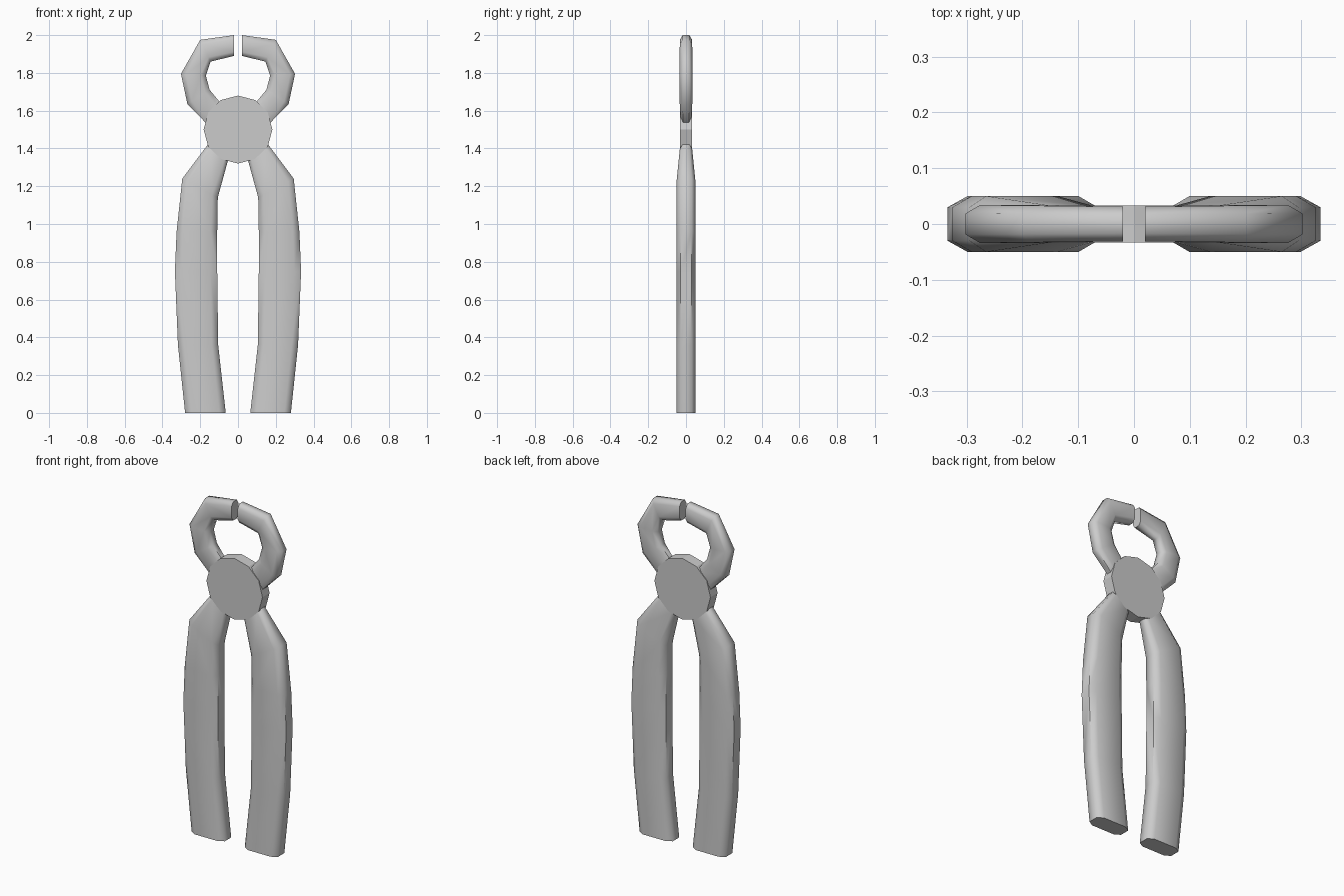
import bpy, bmesh, math

if "Cube" in bpy.data.objects:
    bpy.data.objects.remove(bpy.data.objects["Cube"])

steel = bpy.data.materials.new("grey_steel")
steel.diffuse_color = (0.6, 0.6, 0.6, 1)
steel.use_nodes = True
steel.node_tree.nodes["Principled BSDF"].inputs["Base Color"].default_value = steel.diffuse_color


def finish(bm, name, angle=None):
    bmesh.ops.recalc_face_normals(bm, faces=bm.faces)
    me = bpy.data.meshes.new(name)
    bm.to_mesh(me)
    bm.free()
    ob = bpy.data.objects.new(name, me)
    bpy.context.collection.objects.link(ob)
    me.materials.append(steel)
    if angle:
        bpy.ops.object.select_all(action='DESELECT')
        ob.select_set(True)
        bpy.context.view_layer.objects.active = ob
        bpy.ops.object.shade_smooth_by_angle(angle=math.radians(angle))
    return ob


def sweep(name, stations, side, chamfer, edge):
    """Octagonal bar; each station = inner x, inner z, outer x, outer z, half depth."""
    section = [(0, -edge), (chamfer, -1), (1 - chamfer, -1), (1, -edge),
               (1, edge), (1 - chamfer, 1), (chamfer, 1), (0, edge)]
    bm = bmesh.new()
    rings = []
    for ix, iz, ox, oz, t in stations:
        rings.append([bm.verts.new((side * (ix + (ox - ix) * s), y * t, iz + (oz - iz) * s))
                      for s, y in section])
    for a, b in zip(rings, rings[1:]):
        for i in range(8):
            j = (i + 1) % 8
            bm.faces.new((a[i], a[j], b[j], b[i]))
    bm.faces.new(rings[0])
    bm.faces.new(rings[-1])
    return finish(bm, name, 60)


handle = [(0.065, 0, 0.28, 0, 0.05),
          (0.105, 0.36, 0.318, 0.36, 0.05),
          (0.11, 0.75, 0.334, 0.75, 0.05),
          (0.11, 0.96, 0.325, 0.96, 0.05),
          (0.107, 1.14, 0.295, 1.24, 0.05),
          (0.055, 1.33, 0.16, 1.42, 0.032),
          (0.02, 1.40, 0.10, 1.46, 0.022)]
jaw = [(0.02, 1.89, 0.02, 2.0, 0.031),
       (0.145, 1.86, 0.20, 1.975, 0.033),
       (0.17, 1.785, 0.302, 1.795, 0.034),
       (0.15, 1.71, 0.268, 1.635, 0.034),
       (0.10, 1.65, 0.17, 1.535, 0.028),
       (0.03, 1.60, 0.10, 1.48, 0.02)]

# Handles and jaws, mirrored left and right
for label, side in (("left", -1), ("right", 1)):
    sweep(label + "_handle", handle, side, 0.16, 0.6)
    sweep(label + "_jaw", jaw, side, 0.2, 0.55)

# Pivot disc, twelve-sided with a vertex at the top
bm = bmesh.new()
pts = [(0.182 * math.sin(i * math.pi / 6), 1.5 + 0.18 * math.cos(i * math.pi / 6))
       for i in range(12)]
front = [bm.verts.new((x, -0.033, z)) for x, z in pts]
back = [bm.verts.new((x, 0.033, z)) for x, z in pts]
bm.faces.new(front)
bm.faces.new(back)
for i in range(12):
    j = (i + 1) % 12
    bm.faces.new((front[i], front[j], back[j], back[i]))
finish(bm, "pivot_disc")
